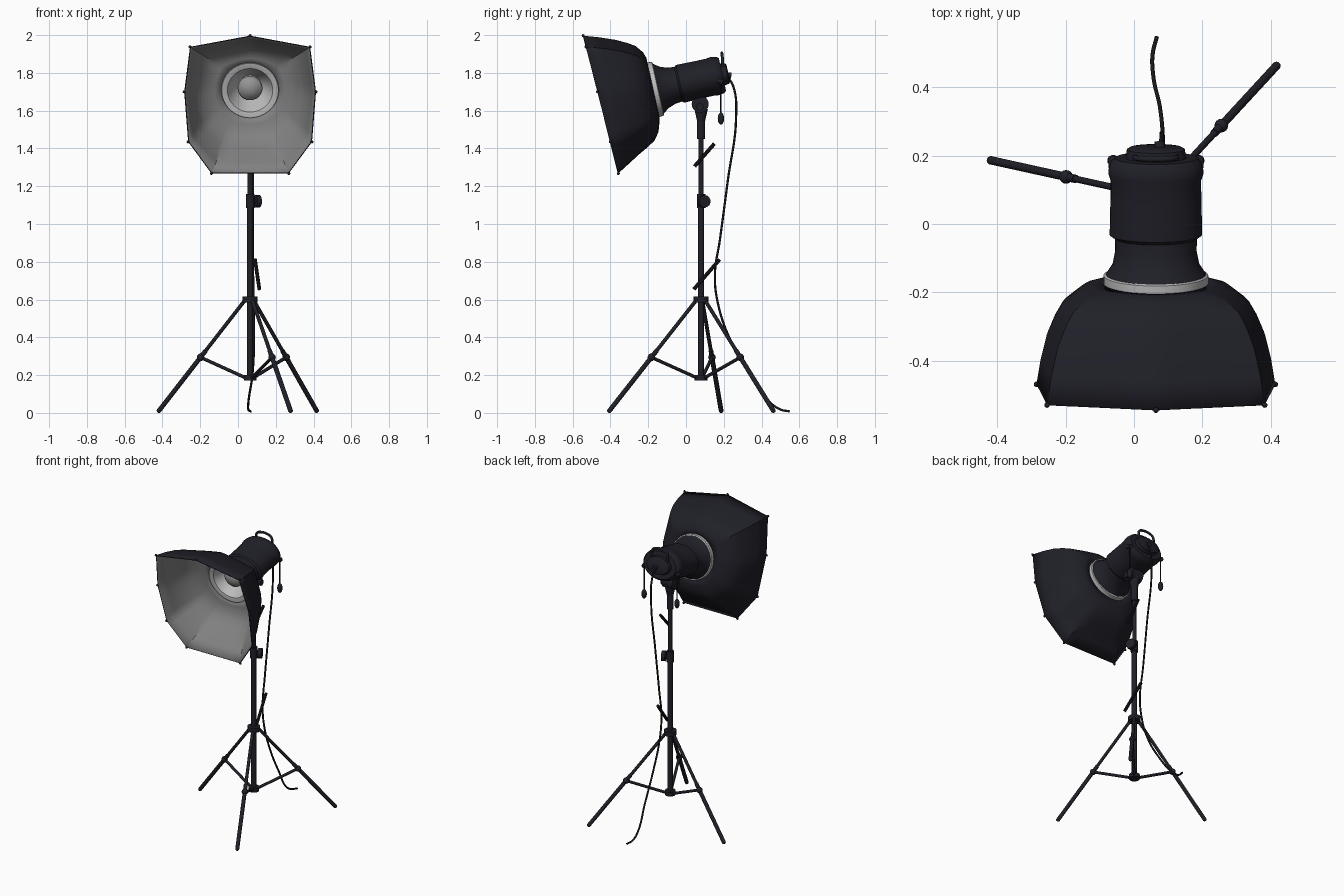
import bpy, bmesh, math
from mathutils import Vector as V

if "Cube" in bpy.data.objects:
    bpy.data.objects.remove(bpy.data.objects["Cube"])


def material(name, r, g, b):
    m = bpy.data.materials.new(name)
    m.diffuse_color = (r, g, b, 1)
    m.use_nodes = True
    m.node_tree.nodes["Principled BSDF"].inputs["Base Color"].default_value = m.diffuse_color
    return m


DARK = material("dark navy", .014, .014, .021)
BLACK = material("black", .009, .009, .012)
GREY = material("lining grey", .22, .22, .22)
LIGHT = material("reflector light grey", .5, .5, .5)
BULB = material("bulb grey", .3, .3, .3)

CX, PY = .064, .08                       # pole position
TILT = math.radians(12.5)
AX = V((0, -math.cos(TILT), -math.sin(TILT)))   # lamp axis, pointing forward
UP = V((0, -math.sin(TILT), math.cos(TILT)))
BACK = V((CX, .185, 1.79))               # rear of the lamp body


def finish(name, bm, *mats):
    me = bpy.data.meshes.new(name)
    bm.to_mesh(me)
    bm.free()
    ob = bpy.data.objects.new(name, me)
    bpy.context.collection.objects.link(ob)
    for m in mats:
        me.materials.append(m)
    bpy.ops.object.select_all(action='DESELECT')
    ob.select_set(True)
    bpy.context.view_layer.objects.active = ob
    bpy.ops.object.shade_smooth_by_angle(angle=math.radians(32))
    return ob


def skin(bm, rings, flip=False):
    """Join closed rings of points with quads."""
    vs = [[bm.verts.new(p) for p in r] for r in rings]
    n = len(vs[0])
    for a, b in zip(vs, vs[1:]):
        for j in range(n):
            k = (j + 1) % n
            f = (a[j], a[k], b[k], b[j])
            bm.faces.new(f[::-1] if flip else f)
    bmesh.ops.remove_doubles(bm, verts=bm.verts, dist=1e-5)


def lathe(name, prof, mat, n=40, base=BACK):
    """Elliptical lathe about the lamp axis: (distance, x radius, z radius)."""
    bm = bmesh.new()
    skin(bm, [[base + AX * t + V((rx * math.cos(a), 0, 0)) + UP * rz * math.sin(a)
               for a in (2 * math.pi * i / n for i in range(n))] for t, rx, rz in prof])
    return finish(name, bm, mat)


def rod(name, p, q, r, mat=DARK, n=14, r2=None):
    p, q = V(p), V(q)
    bm = bmesh.new()
    bmesh.ops.create_cone(bm, cap_ends=True, segments=n, radius1=r,
                          radius2=r if r2 is None else r2, depth=(q - p).length)
    rot = (q - p).to_track_quat('Z', 'Y').to_matrix()
    for v in bm.verts:
        v.co = rot @ v.co + (p + q) / 2
    return finish(name, bm, mat)


def ball(name, c, r, mat=DARK, scale=(1, 1, 1)):
    bm = bmesh.new()
    bmesh.ops.create_uvsphere(bm, u_segments=16, v_segments=10, radius=r)
    for v in bm.verts:
        v.co = V(c) + V([v.co[i] * scale[i] for i in range(3)])
    return finish(name, bm, mat)


def wire(name, pts, r, mat):
    cu = bpy.data.curves.new(name, 'CURVE')
    cu.dimensions = '3D'
    cu.bevel_depth = r
    cu.bevel_resolution = 2
    cu.use_fill_caps = True
    cu.resolution_u = 8
    sp = cu.splines.new('BEZIER')
    sp.bezier_points.add(len(pts) - 1)
    for b, p in zip(sp.bezier_points, pts):
        b.co = p
        b.handle_left_type = b.handle_right_type = 'AUTO'
    cu.materials.append(mat)
    ob = bpy.data.objects.new(name, cu)
    bpy.context.collection.objects.link(ob)
    return ob


# Lamp body, flared neck and rear panel
lathe("lamp_body", [(-.008, 0, 0), (-.008, .12, .088), (.003, .132, .098), (.028, .139, .103),
                    (.04, .139, .103), (.06, .132, .1), (.12, .133, .1), (.21, .135, .102),
                    (.222, .135, .102), (.232, .12, .094), (.27, .119, .098), (.31, .127, .113),
                    (.335, .143, .132), (.347, .15, .14)], DARK)
lathe("rear_panel", [(-.04, 0, 0), (-.04, .075, .045), (-.034, .085, .055), (-.005, .088, .06)], DARK)

# Reflector with outer ring, and bulb
lathe("reflector", [(.34, .146, .138), (.343, .153, .146), (.372, .153, .148), (.386, .15, .148),
                    (.386, .14, .14), (.38, .12, .118), (.35, .105, .1), (.31, .085, .08),
                    (.28, .06, .06), (.28, 0, 0)], LIGHT)
lathe("bulb", [(.28, .03, .03), (.3, .055, .055), (.325, .066, .066), (.345, .06, .06),
               (.362, .04, .04), (.37, .018, .018), (.371, 0, 0)][::-1], BULB, 24)
for f in (bpy.data.objects["bulb"].data,):
    f.flip_normals()

# Softbox: nine-cornered rim lofted to the round collar
half = [(.318, 1.938), (.349, 1.70), (.328, 1.435), (.205, 1.268)]
corners = [(0, 1.997)] + half + [(-x, z) for x, z in reversed(half)]
rim = [V((CX + x, -.545 + .255 * (2 - z), z)) for x, z in corners]
SUB = 6
loop = []
for i, p in enumerate(rim):
    q = rim[(i + 1) % len(rim)]
    loop += [p.lerp(q, k / SUB) for k in range(SUB)]
side = [(0, 0), (.02, .2), (.07, .4), (.19, .63), (.32, .74), (.5, .85), (.75, .94), (1, 1)]
low = [(0, 0), (0, .14), (.02, .28), (.12, .43), (.28, .54), (.48, .66), (.74, .83), (1, 1)]
centre = BACK + AX * .366
rings = []
for (s0, r0), (s1, r1) in zip(side, low):
    ring = []
    for p in loop:
        a = math.atan2(p.z - 1.64, p.x - CX)
        c = centre + V((.15 * math.cos(a), 0, 0)) + UP * .143 * math.sin(a)
        w = min(1, max(0, (1.64 - p.z) / .37))
        s, r = s0 + (s1 - s0) * w, r0 + (r1 - r0) * w
        ring.append(V((c.x + (p.x - c.x) * r, c.y + (p.y - c.y) * s, c.z + (p.z - c.z) * r)))
    rings.append(ring)
bm = bmesh.new()
skin(bm, rings, flip=True)
softbox = finish("softbox", bm, DARK, GREY)
sol = softbox.modifiers.new("lining", 'SOLIDIFY')
sol.thickness = .006
sol.offset = -1
sol.material_offset = 1
sol.material_offset_rim = 0
for p in rim:
    ball("rod_tip", p, .008, DARK)

# Carry handle and rear cable plug
wire("carry_handle", [(CX - .06, .195, 1.83), (CX - .055, .192, 1.885), (CX - .03, .19, 1.9),
                      (CX + .03, .19, 1.9), (CX + .055, .192, 1.885), (CX + .06, .195, 1.83)], .008, DARK)
rod("cable_plug", (.075, .2, 1.79), (.075, .24, 1.785), .016)

# Hanging pulls, one on each side
for x in (CX - .125, CX + .125):
    rod("pull_arm", (x, .165, 1.76), (x, .195, 1.75), .014)
    rod("pull_cord", (x, .185, 1.76), (x, .185, 1.58), .004, BLACK, 8)
    ball("pull_knob", (x, .185, 1.558), .017, DARK, (1, 1, 1.9))

# Tilt bracket
rod("tilt_joint", (CX - .04, .075, 1.635), (CX + .04, .075, 1.635), .045, n=24)
rod("tilt_neck", (CX, PY, 1.54), (CX, PY, 1.61), .02, r2=.036)
rod("tilt_screw", (CX + .04, .075, 1.62), (CX + .065, .075, 1.62), .02)
rod("pole_socket", (CX, PY, 1.45), (CX, PY, 1.56), .021)

# Pole in two sections with a clamp
rod("upper_pole", (CX, PY, 1.1), (CX, PY, 1.48), .013)
rod("lower_pole", (CX, PY, .175), (CX, PY, 1.12), .0165)
rod("pole_clamp", (CX, PY, 1.085), (CX, PY, 1.16), .023)
rod("clamp_screw", (CX, PY, 1.12), (CX + .03, PY + .012, 1.12), .012)
rod("clamp_knob", (CX + .027, PY + .01, 1.12), (CX + .05, PY + .02, 1.12), .033)

# Tripod legs with braces
rod("leg_hub", (CX, PY, .585), (CX, PY, .615), .04, n=18)
rod("brace_hub", (CX, PY, .172), (CX, PY, .2), .034, n=18)
for fx, fy in ((-.418, .186), (.416, .462), (.278, -.405)):
    top, foot = V((CX, PY, .6)), V((fx, fy, .012))
    out = V((fx - CX, fy - PY, 0)).normalized()
    top += out * .025
    joint = top.lerp(foot, .52)
    rod("upper_leg", top, joint, .010)
    rod("lower_leg", top.lerp(foot, .46), foot, .0125)
    ball("leg_joint", joint, .02)
    ball("foot", foot, .0125)
    rod("brace", V((CX, PY, .186)) + out * .025, joint, .009)

# Cable straps hanging on the pole
for a, b in (((.09, .15, 1.425), (.085, .045, 1.305)), ((.09, .178, .812), (.113, .042, .655))):
    strap = rod("cable_strap", a, b, .010, BLACK, 8)

# Power cable to the floor
wire("power_cable", [(.075, .22, 1.78), (.08, .25, 1.73), (.08, .265, 1.56), (.08, .222, 1.235),
                     (.078, .18, .92), (.08, .153, .73), (.082, .17, .575), (.085, .233, .39),
                     (.076, .34, .2), (.055, .445, .056), (.055, .5, .018), (.067, .548, .008)],
     .006, BLACK)
